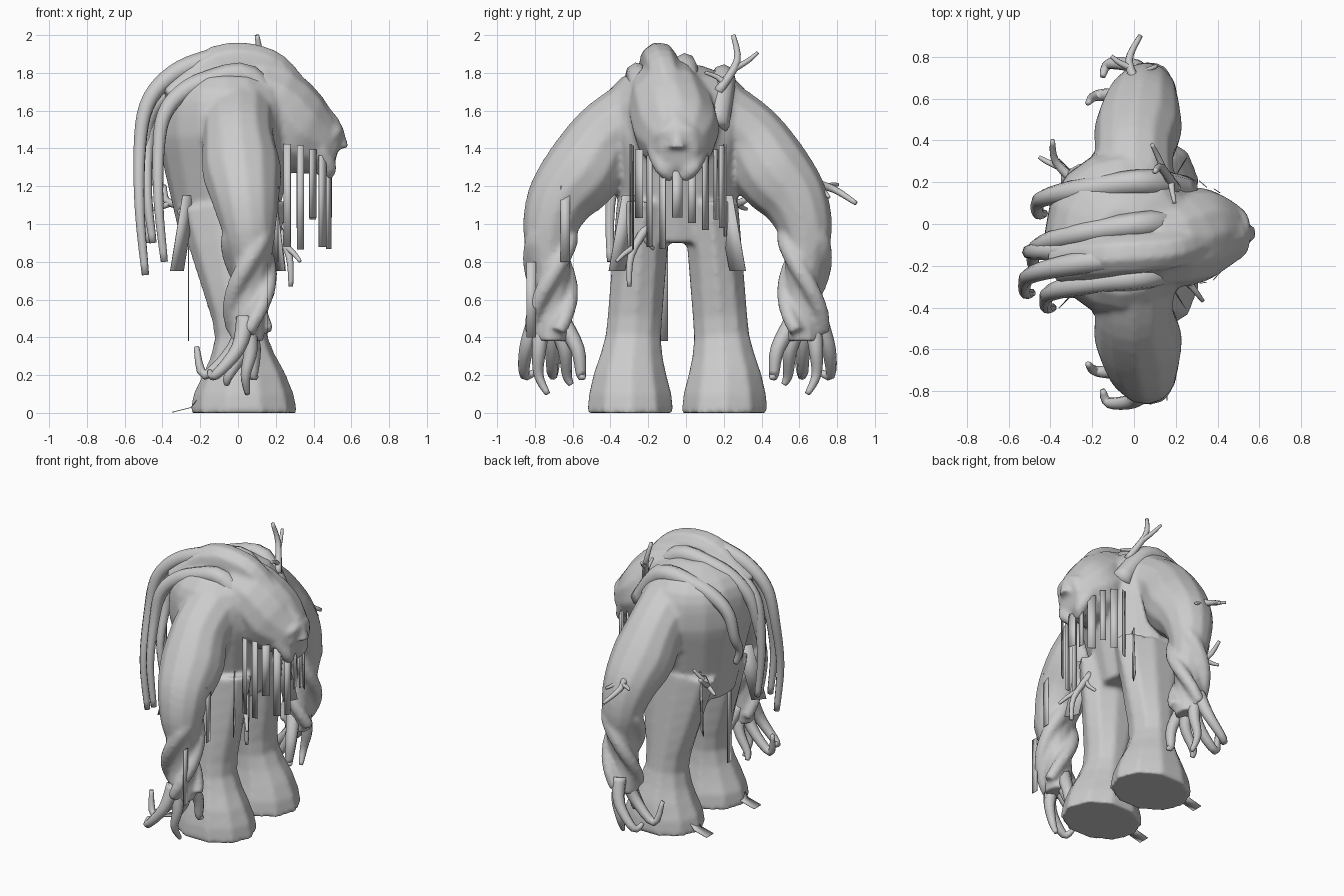
import bpy, bmesh, math, random
from mathutils import Vector

cube = bpy.data.objects.get("Cube")
if cube:
    bpy.data.objects.remove(cube)

random.seed(4)
MIDLINE = -.045  # the creature faces +x, with its symmetry plane at this y
X, Y = Vector((1, 0, 0)), Vector((0, 1, 0))
SIDES = {"left": 1, "right": -1}

grey = bpy.data.materials.new("stone_grey")
grey.use_nodes = True
grey.diffuse_color = (.6, .6, .6, 1)
grey.node_tree.nodes["Principled BSDF"].inputs["Base Color"].default_value = grey.diffuse_color


def loft(bm, rings, axis=None, sides=10):
    """Skin elliptical rings given as (centre, radius along axis, other radius)."""
    centres = [ring[0] for ring in rings]
    last = len(rings) - 1
    loops = []
    for i, (centre, along, across) in enumerate(rings):
        tangent = (centres[min(i + 1, last)] - centres[max(i - 1, 0)]).normalized()
        axis = axis or tangent.orthogonal()
        axis = (axis - tangent * axis.dot(tangent)).normalized()
        other = tangent.cross(axis)
        angles = [math.tau * k / sides for k in range(sides)]
        loops.append([bm.verts.new(centre + axis * along * math.cos(a) + other * across * math.sin(a))
                      for a in angles])
    for lower, upper in zip(loops, loops[1:]):
        for k in range(sides):
            n = (k + 1) % sides
            bm.faces.new((lower[k], lower[n], upper[n], upper[k]))
    bm.faces.new(reversed(loops[0]))
    bm.faces.new(loops[-1])


def smooth_path(points, steps=4):
    """Pass a flowing curve through a few points."""
    points = [Vector(p) for p in points]
    padded = [points[0]] + points + [points[-1]]
    path = []
    for before, start, end, after in zip(padded, padded[1:], padded[2:], padded[3:]):
        pull_in, pull_out = (end - before) / 2, (after - start) / 2
        for k in range(steps):
            t = k / steps
            ease = t * t * (3 - 2 * t)
            path.append(start.lerp(end, ease) + pull_in * t * (1 - t) ** 2 - pull_out * t * t * (1 - t))
    return path + [points[-1]]


def limb(bm, points, axis):
    """Round limb; every point carries its radius as a fourth value."""
    loft(bm, [(p.to_3d(), p.w, p.w) for p in smooth_path(points)], axis, sides=12)


def tube(bm, points, start, end):
    """Round tube that tapers from start radius to end radius."""
    path = smooth_path(points)
    rings = []
    for i, centre in enumerate(path):
        radius = start + (end - start) * i / (len(path) - 1)
        rings.append((centre, radius, radius))
    loft(bm, rings, sides=8)


def finish(bm, name):
    bmesh.ops.recalc_face_normals(bm, faces=bm.faces)
    mesh = bpy.data.meshes.new(name)
    bm.to_mesh(mesh)
    bm.free()
    mesh.materials.append(grey)
    mesh.shade_smooth()
    part = bpy.data.objects.new(name, mesh)
    bpy.context.collection.objects.link(part)
    return part


def mirrored(sign, points):
    return [(x, MIDLINE + sign * out, *rest) for x, out, *rest in points]


# Body: torso, hooded head, face, legs, arms and twisted forearms fused into one skin
bm = bmesh.new()
rings = []
for i in range(16):
    z = .9 + .94 * i / 15
    dome = max(0, (z - 1.45) / .4)
    width = .4 * math.sqrt(1 - dome ** 4) - max(0, 1.45 - z) / 4
    rings.append((Vector((-.06, MIDLINE, z)), width * .92, width))
loft(bm, rings, X, sides=16)

limb(bm, [(-.3, -.1, 1.6, .16), (.1, -.1, 1.67, .21), (.3, -.05, 1.5, .23),
          (.44, -.04, 1.42, .17), (.53, -.04, 1.39, .1)], Y)
tube(bm, [(.48, -.05, 1.5), (.3, -.09, 1.7), (.15, -.13, 1.84), (-.1, -.15, 1.85), (-.35, -.18, 1.65)], .08, .11)
tube(bm, [(.53, MIDLINE, 1.5), (.54, MIDLINE, 1.4)], .03, .05)
for sign in SIDES.values():
    # brow and cheek
    tube(bm, mirrored(sign, [(.52, 0, 1.5), (.51, .08, 1.48), (.43, .13, 1.4)]), .04, .03)
    tube(bm, mirrored(sign, [(.43, .12, 1.4), (.48, .08, 1.3), (.45, .03, 1.25)]), .05, .04)

    # leg that flares into a broad foot
    rings = []
    for i in range(12):
        z = i / 10
        flare = 1 + math.cos(math.pi * min(1, z / .45))
        rise = max(0, z - .2)
        centre = Vector((.03 - rise * .07, MIDLINE + sign * (.25 - rise * .08), z))
        rings.append((centre, .135 + .075 * flare + max(0, z - .45) / 4, .15 + .044 * flare))
    loft(bm, rings, X)

    limb(bm, mirrored(sign, [(0, .2, 1.58, .2), (0, .38, 1.46, .19), (.02, .5, 1.28, .21),
                             (.04, .62, 1.13, .18), (.06, .68, .95, .14), (.07, .67, .75, .1),
                             (.05, .66, .58, .09), (.05, .66, .38, .09)]), X)
    for strand in range(3):
        points = []
        for i in range(9):
            down = i / 8
            angle = math.tau * (strand / 3 + down * .6)
            radius = .1 * math.sin(math.pi * min(.5, down * 2))
            points.append((.06 + radius * math.cos(angle), .67 + radius * math.sin(angle), 1.08 - down * .65))
        tube(bm, mirrored(sign, points), .06, .04)
body = finish(bm, "body")
fuse = body.modifiers.new("fuse", "REMESH")
fuse.mode = "VOXEL"
fuse.voxel_size = .016
fuse.use_smooth_shade = True
relax = body.modifiers.new("relax", "SMOOTH")
relax.factor = .5
relax.iterations = 4


# Vine-like mane arching over the hood and hanging down the back
def mane_strand(bm, start, end, crest, low, reach):
    points = [(.25, start * .8, crest - .25)]
    for i in range(5):
        angle = math.pi / 2 * i / 4
        points.append((.06 - (reach + .06) * math.sin(angle) ** .8,
                       start + (end - start) * i / 6,
                       1.4 + (crest - 1.4) * max(0, math.cos(angle)) ** .8))
    points.append((-reach, end, (low + 1.4) / 2))
    points.append((.03 - reach, end, low))
    tube(bm, points, .07, .02)


bm = bmesh.new()
mane_strand(bm, start=-.15, end=-.33, crest=1.88, low=.73, reach=.52)
mane_strand(bm, start=0, end=-.2, crest=1.83, low=.9, reach=.48)
mane_strand(bm, start=-.25, end=-.4, crest=1.78, low=.8, reach=.42)
mane_strand(bm, start=-.12, end=-.14, crest=1.8, low=.9, reach=.5)
mane_strand(bm, start=.2, end=.05, crest=1.77, low=1.2, reach=.46)
finish(bm, "mane")

# Root-like fingers
finger_tips = [(.1, .2), (-.06, .15), (-.22, .35), (.05, .1), (-.15, .22)]
for label, sign in SIDES.items():
    bm = bmesh.new()
    for k, (tip_x, tip_z) in enumerate(finger_tips):
        spread = k / 4
        wrist = (.04, .62 + spread / 8, .5)
        knuckle = (.05 + tip_x / 3, .53 + spread * .27, .34)
        joint = (tip_x * .8, .51 + spread * .3, .2)
        tip = (tip_x, .5 + spread / 4, tip_z)
        tube(bm, mirrored(sign, [wrist, knuckle, joint, tip]), .05, .014)
    finish(bm, label + "_fingers")


# Forked twigs sprouting from the skin
def twig(name, base, tip, bend):
    base, tip, bend = Vector(base), Vector(tip), Vector(bend)
    middle = (base + tip) / 2 + bend
    bm = bmesh.new()
    tube(bm, [base, middle, tip], .026, .012)
    for sign, amount in ((1, .7), (-1, .3)):
        root = base.lerp(middle, amount)
        fork = root + bend * 2 * sign + (tip - base) / 4
        tube(bm, [root, (root + fork) / 2 + bend / 4, fork], .018, .009)
    finish(bm, name)


twig("shoulder_twig", base=(.2, .17, 1.7), tip=(.1, .25, 2), bend=(-.02, .06, .01))
twig("belly_twig", base=(.2, -.2, 1), tip=(.28, -.3, .67), bend=(.03, -.04, 0))
twig("arm_twig", base=(.02, .66, 1.22), tip=(.03, .9, 1.11), bend=(-.05, 0, .02))
twig("back_twig", base=(-.28, .2, 1.1), tip=(-.39, .4, 1.2), bend=(-.04, 0, -.03))


# Flat strips of hanging moss; lean pushes the lower end outwards
def moss(name, x, y, top, low, half=.025, turn=math.pi / 2, lean=(0, 0, 0)):
    reach = Vector((math.cos(turn), math.sin(turn), 0)) * half
    high, deep = Vector((x, y, top)), Vector((x, y, low)) + Vector(lean)
    bm = bmesh.new()
    bm.faces.new([bm.verts.new(p) for p in (deep - reach, deep + reach, high + reach, high - reach)])
    strip = finish(bm, name)
    strip.modifiers.new("thickness", "SOLIDIFY").thickness = .004


for i in range(11):
    angle = math.pi * (i / 10 - .5)
    moss("beard_moss", x=.26 + math.cos(angle) * .23, y=MIDLINE + math.sin(angle) / 4,
         top=1.28 + abs(math.sin(angle)) / 7, low=random.uniform(.83, 1.05),
         half=random.uniform(.018, .03), turn=angle + random.uniform(1, 2))
for label, sign in SIDES.items():
    for x in (-.26, .18):
        moss(label + "_hip_moss", x=x, y=MIDLINE + sign * .25, top=1.15, low=.75, half=.05,
             turn=math.pi / 2 - sign * x * 3, lean=(x / 4, sign * .07, 0))
moss("tail_moss", x=-.26, y=-.12, top=1.1, low=.38)
moss("elbow_moss", x=.21, y=-.64, top=1.2, low=.8)
moss("wrist_moss", x=.16, y=-.82, top=.8, low=.4)

# Trailing roots behind the heels
for label, sign in SIDES.items():
    bm = bmesh.new()
    middle = MIDLINE + sign * .27
    edges = [[bm.verts.new((x, middle + w, z)) for w in (-.04, .04)]
             for x, z in ((-.18, .12), (-.25, .03), (-.35, .005))]
    for near, far in zip(edges, edges[1:]):
        bm.faces.new((*near, *reversed(far)))
    root = finish(bm, label + "_heel_root")
    root.modifiers.new("thickness", "SOLIDIFY").thickness = .004
